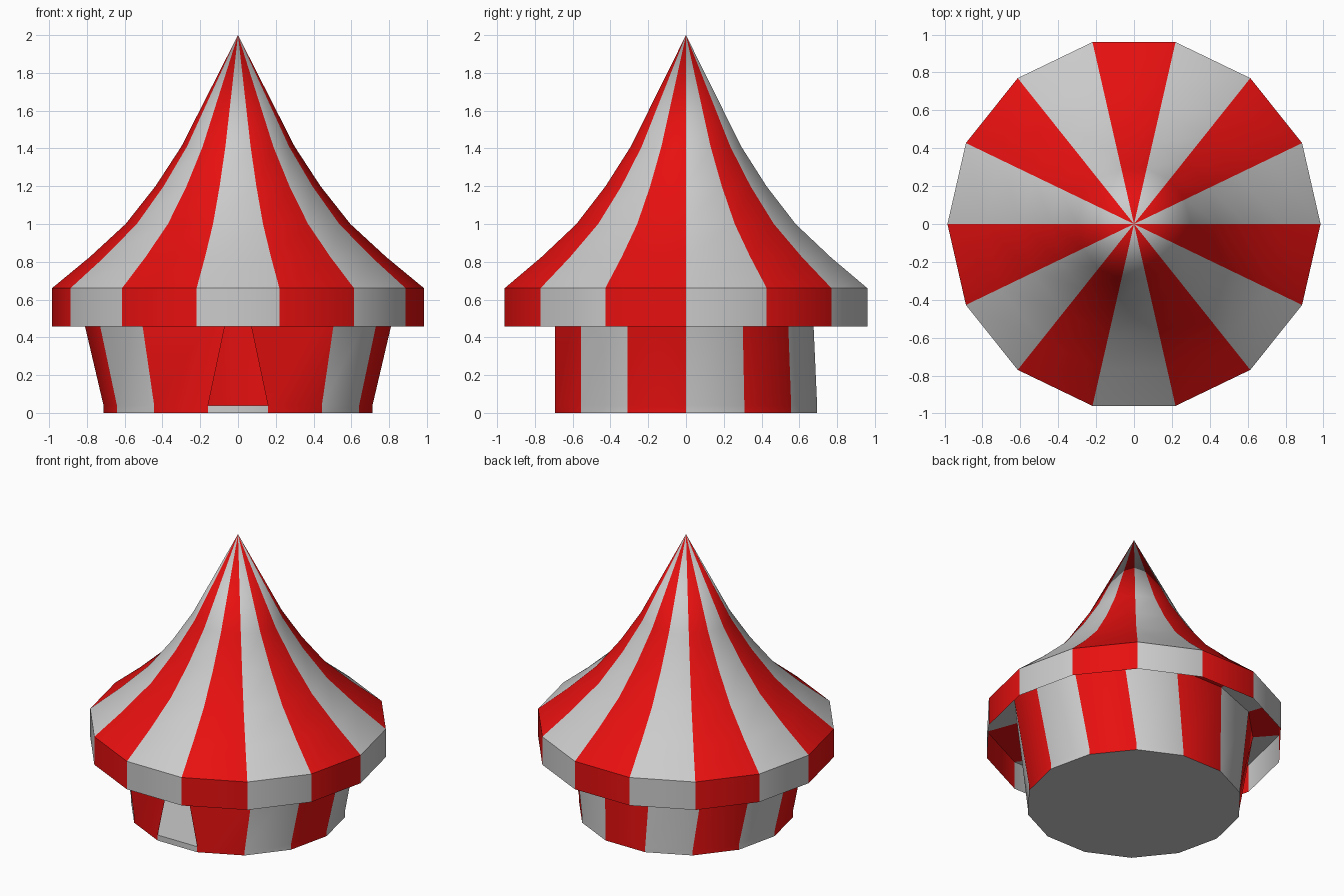
import bpy, math

if "Cube" in bpy.data.objects:
    bpy.data.objects.remove(bpy.data.objects["Cube"])

N = 14  # sides; even panels grey, odd panels red


def material(name, color):
    m = bpy.data.materials.new(name)
    m.diffuse_color = color
    m.use_nodes = True
    m.node_tree.nodes["Principled BSDF"].inputs["Base Color"].default_value = m.diffuse_color
    return m


GREY = material("canvas_grey", (0.8, 0.8, 0.8, 1))
RED = material("canvas_red", (0.8, 0.005, 0.005, 1))


def ring(r, z):
    return [(r * math.cos(math.tau * k / N), r * math.sin(math.tau * k / N), z)
            for k in range(N)]


def make(name, verts, faces, panels):
    """Build a mesh; panels holds the panel number of each face for its stripe."""
    me = bpy.data.meshes.new(name)
    me.from_pydata(verts, [], faces)
    me.materials.append(GREY)
    me.materials.append(RED)
    for p, k in zip(me.polygons, panels):
        p.material_index = k % 2
    ob = bpy.data.objects.new(name, me)
    bpy.context.collection.objects.link(ob)
    bpy.ops.object.select_all(action='DESELECT')
    bpy.context.view_layer.objects.active = ob
    ob.select_set(True)
    bpy.ops.object.shade_smooth_by_angle(angle=math.radians(30))
    return ob


def striped(name, rings, skip=(), apex=None):
    """Skin stacked rings with striped panels, optionally closed by an apex."""
    verts = [v for r in rings for v in r]
    faces, panels = [], []
    for i in range(len(rings) - 1):
        for k in range(N):
            if (i, k) not in skip:
                a, b = i * N + k, i * N + (k + 1) % N
                faces.append((a, b, b + N, a + N))
                panels.append(k)
    if apex:
        verts.append(apex)
        top = (len(rings) - 1) * N
        for k in range(N):
            faces.append((top + k, top + (k + 1) % N, len(verts) - 1))
            panels.append(k)
    return make(name, verts, faces, panels)


# Roof: swept-in canopy rising to a point
EAVE = 0.66
profile = [(0.985, EAVE), (0.785, 0.825), (0.595, 1.0), (0.437, 1.2), (0.3, 1.41)]
striped("roof", [ring(r, z) for r, z in profile], apex=(0, 0, 2))

# Valance: hanging vertical band
striped("valance", [ring(0.985, 0.457), ring(0.985, EAVE)])

# Walls: flare sideways toward the top, front panel left open as a doorway
R = 0.712
wall_top = []
for k, (x, y, z) in enumerate(ring(R, EAVE)):
    if k in (10, 11):
        x = math.copysign(0.027, x)   # curtains drawn together above the door
    else:
        x *= 1.204
    wall_top.append((x, y * 0.96 if y > 0 else y, z))
striped("walls", [ring(R, 0), ring(R, 0.04), wall_top], skip={(1, 10)})

# Soffit: flat underside between walls and eave
striped("soffit", [ring(0.985, EAVE), wall_top])

# Floor: upper surface seen through the door, and underside
make("floor", ring(R, 0.04), [tuple(range(N))], [0])
make("underside", ring(R, 0), [tuple(reversed(range(N)))], [0])
